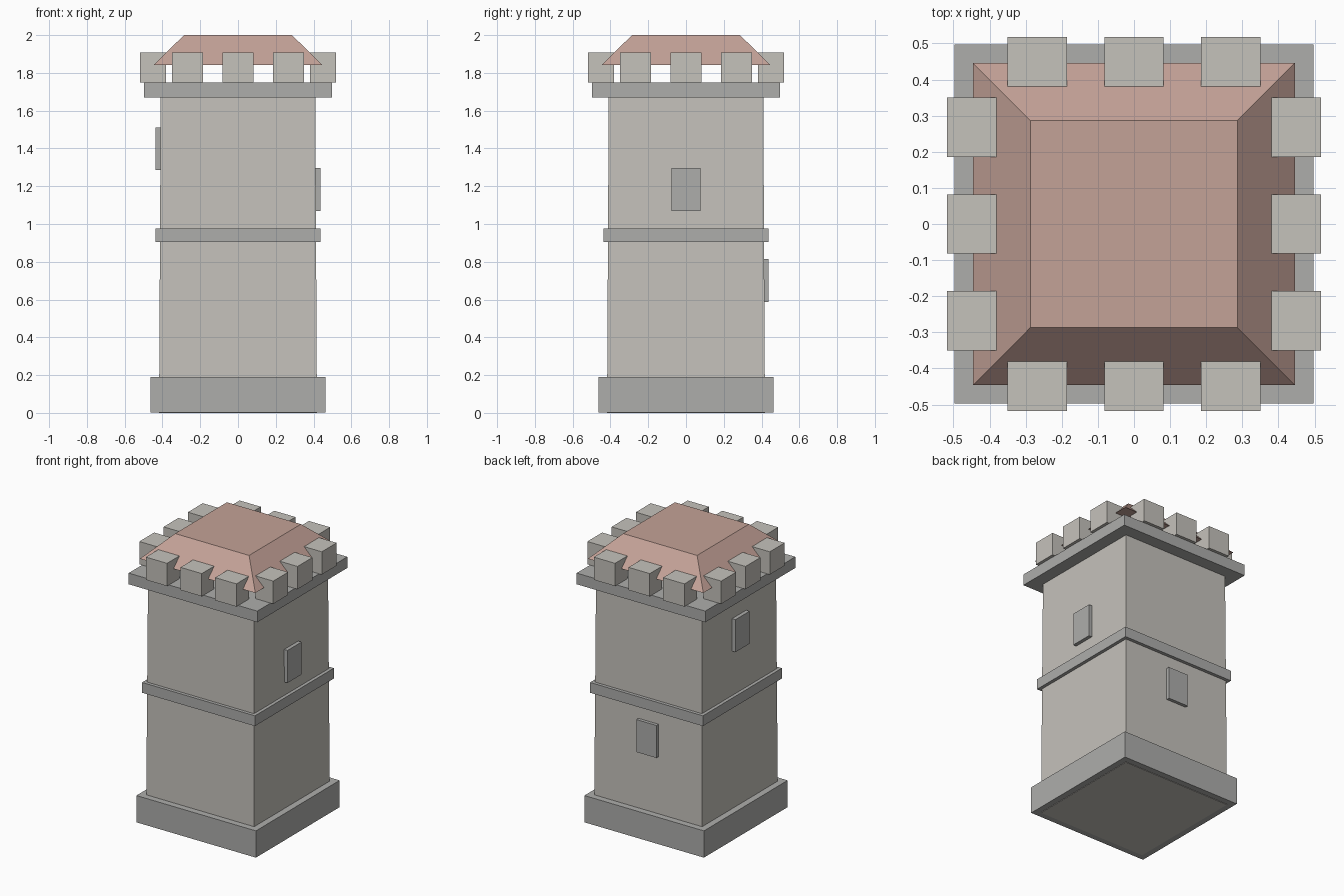
import bpy
from math import radians, sqrt
from mathutils import Matrix

if "Cube" in bpy.data.objects:
    bpy.data.objects.remove(bpy.data.objects["Cube"])


def material(name, rgb):
    m = bpy.data.materials.new(name)
    m.diffuse_color = (*rgb, 1)
    m.use_nodes = True
    m.node_tree.nodes["Principled BSDF"].inputs["Base Color"].default_value = m.diffuse_color
    return m


STONE = material("light_stone", (0.56, 0.54, 0.50))
TRIM = material("dark_stone", (0.42, 0.42, 0.41))
TILE = material("roof_tile", (0.55, 0.36, 0.31))


def box(name, x, y, z0, z1, sx, sy, mat):
    bpy.ops.mesh.primitive_cube_add(size=1, location=(x, y, (z0 + z1) / 2))
    o = bpy.context.object
    o.name = name
    o.data.transform(Matrix.Diagonal((sx, sy, z1 - z0, 1)))
    o.data.materials.append(mat)
    return o


def frustum(name, r0, r1, z0, z1, mat):
    # square frustum given by half widths
    bpy.ops.mesh.primitive_cone_add(vertices=4, radius1=r0 * sqrt(2), radius2=r1 * sqrt(2),
                                    depth=z1 - z0, location=(0, 0, (z0 + z1) / 2))
    o = bpy.context.object
    o.name = name
    o.data.transform(Matrix.Rotation(radians(45), 4, 'Z'))
    o.data.materials.append(mat)
    return o


# Tower body, plinth, string course and cornice
frustum("shaft", 0.418, 0.409, 0, 1.70, STONE)
box("plinth", 0, 0, 0.003, 0.19, 0.924, 0.924, TRIM)
box("string_course", 0, 0, 0.905, 0.977, 0.872, 0.872, TRIM)
box("cornice", 0, 0, 1.67, 1.748, 0.994, 0.994, TRIM)

# Battlements: three merlons on each side
for i in (-1, 0, 1):
    for s in (-1, 1):
        box("merlon", 0.268 * i, 0.449 * s, 1.748, 1.907, 0.164, 0.137, STONE)
        box("merlon", 0.449 * s, 0.268 * i, 1.748, 1.907, 0.137, 0.164, STONE)

# Flat-topped hip roof, floating just above the cornice
frustum("roof", 0.446, 0.286, 1.842, 2.0, TILE)

# One shuttered window on the right, back and left faces
box("window_right", 0.417, 0, 1.07, 1.297, 0.04, 0.155, TRIM)
box("window_back", 0, 0.417, 0.587, 0.814, 0.155, 0.04, TRIM)
box("window_left", -0.417, 0, 1.285, 1.512, 0.04, 0.155, TRIM)
